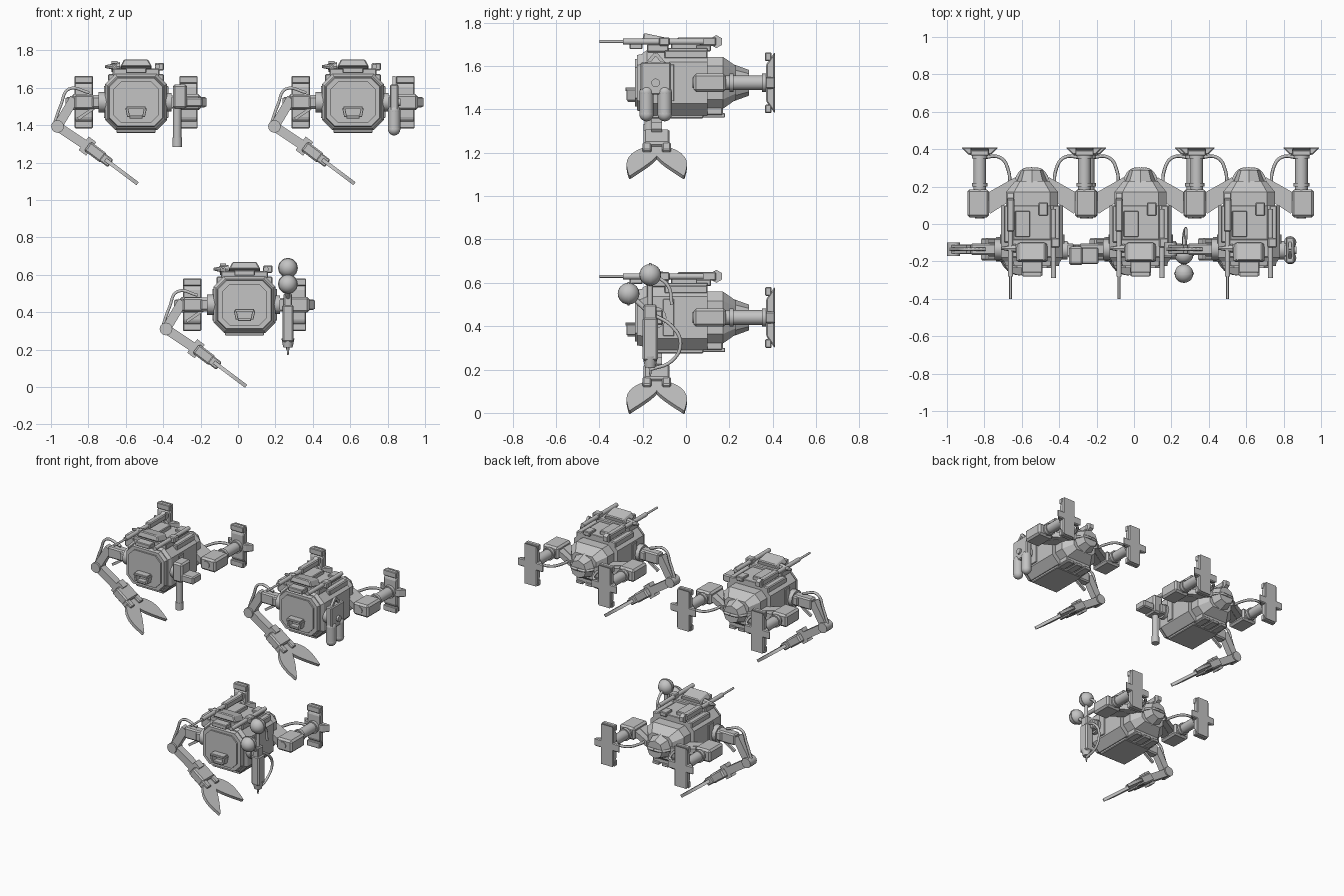
import bpy, bmesh, math
from mathutils import Vector, Matrix

if "Cube" in bpy.data.objects:
    bpy.data.objects.remove(bpy.data.objects["Cube"])

grey = bpy.data.materials.new("light_grey")
grey.use_nodes = True
grey.diffuse_color = (.55, .55, .55, 1)
grey.node_tree.nodes["Principled BSDF"].inputs["Base Color"].default_value = grey.diffuse_color

X, Y, Z = Vector((1, 0, 0)), Vector((0, 1, 0)), Vector((0, 0, 1))
pod_centre = Vector()


def pt(x=0, y=0, z=0):
    return Vector((x, y, z))


def add_object(name, data):
    data.materials.append(grey)
    ob = bpy.data.objects.new(name, data)
    ob.location = pod_centre
    bpy.context.collection.objects.link(ob)


def finish(name, bm, smooth=False):
    bmesh.ops.recalc_face_normals(bm, faces=bm.faces)
    mesh = bpy.data.meshes.new(name)
    bm.to_mesh(mesh)
    bm.free()
    if smooth:
        mesh.shade_smooth()
        mesh.set_sharp_from_angle(angle=math.radians(40))
    add_object(name, mesh)


def box(name, centre, size, rot=(), narrow=1):
    """Chamfered box; narrow scales the x width of its top, rot lists axis and degrees."""
    bm = bmesh.new()
    bmesh.ops.create_cube(bm, size=1)
    for v in bm.verts:
        v.co.x *= narrow if v.co.z > 0 else 1
        v.co = Vector(a * b for a, b in zip(v.co, size))
    bmesh.ops.bevel(bm, geom=bm.edges[:], offset=min(size) / 7, segments=1, affect='EDGES')
    for axis, degrees in rot:
        turn = Matrix.Rotation(math.radians(degrees), 3, axis)
        bmesh.ops.rotate(bm, verts=bm.verts, matrix=turn)
    bmesh.ops.translate(bm, verts=bm.verts, vec=centre)
    finish(name, bm)


def placed(start, run):
    turn = run.to_track_quat('Z', 'Y').to_matrix().to_4x4()
    return Matrix.Translation(start + run / 2) @ turn


def rod(name, start, run, radius, tip=1, sides=12):
    bm = bmesh.new()
    bmesh.ops.create_cone(bm, cap_ends=True, segments=sides, radius1=radius, radius2=radius * tip,
                          depth=run.length, matrix=placed(start, run))
    finish(name, bm, sides > 8)


def beam(name, start, end, width, height):
    run = end - start
    bm = bmesh.new()
    size = Matrix.Diagonal((width, height, run.length, 1))
    bmesh.ops.create_cube(bm, size=1, matrix=placed(start, run) @ size)
    finish(name, bm)


def ball(name, centre, radius):
    bm = bmesh.new()
    bmesh.ops.create_uvsphere(bm, u_segments=20, v_segments=12, radius=radius,
                              matrix=Matrix.Translation(centre))
    finish(name, bm, True)


def pipe(name, points, radius=.009):
    curve = bpy.data.curves.new(name, 'CURVE')
    curve.dimensions, curve.bevel_depth, curve.bevel_resolution = '3D', radius, 1
    curve.resolution_u, curve.use_fill_caps = 5, True
    spline = curve.splines.new('BEZIER')
    spline.bezier_points.add(len(points) - 1)
    for knot, point in zip(spline.bezier_points, points):
        knot.co = point
        knot.handle_left_type = knot.handle_right_type = 'AUTO'
    add_object(name, curve)


def shell(name, start, end, width, height, shrink=1):
    """Chamfered block between two y positions, scaled by shrink at its end."""
    bm = bmesh.new()
    cut = min(width, height) * .36
    loops = []
    for y, k in ((start, 1), (end, shrink)):
        corner = [(width, height - cut), (width - cut, height)]
        right = [(x, -z) for x, z in reversed(corner)] + corner
        outline = right + [(-x, -z) for x, z in right]
        loops.append([bm.verts.new((x * k, y, z * k)) for x, z in outline])
        bm.faces.new(loops[-1])
    first, last = loops
    for i in range(len(first)):
        bm.faces.new((first[i - 1], first[i], last[i], last[i - 1]))
    finish(name, bm)


def hull():
    shell("hull", .1, -.18, .165, .15)
    shell("hull_nose", -.18, -.2, .165, .15, shrink=.92)
    shell("front_frame", -.19, -.225, .15, .135, shrink=.95)
    shell("front_door", -.2, -.235, .12, .11)
    shell("rear_hull", .1, .17, .14, .12)
    shell("rear_slope", .17, .23, .14, .12, shrink=.65)
    rod("rear_hatch", Y * .22, Y * .07, .085, tip=.7, sides=8)
    # door handle, belly panels and skids
    handle = pt(y=-.25, z=-.055)
    for side in (-1, 1):
        box("handle_side", handle + X * side * .045, (.015, .05, .05), [("Y", side * 12)])
    box("handle_top", handle + Z * .025, (.1, .06, .015))
    box("handle_bottom", handle - Z * .025, (.07, .04, .015))
    box("belly", pt(y=-.05, z=-.15), (.21, .26, .03))
    box("rear_belly", pt(y=.1, z=-.13), (.2, .14, .04))
    for column in (-1, 0, 1):
        box("belly_skid", pt(column * .07, .1, -.15), (.05, .16, .02))
    # deck equipment
    deck = Z * .15
    box("deck_plate", deck, (.2, .2, .02))
    box("hood", deck + pt(y=-.13, z=.01), (.25, .1, .04))
    box("lamp_bar", deck + pt(y=-.15, z=.05), (.17, .1, .04), [("X", -12)], narrow=.75)
    box("lamp_face", deck + pt(y=-.23, z=.02), (.11, .06, .03))
    box("deck_locker", deck + pt(x=-.05, z=.02), (.08, .14, .03))
    box("deck_case", deck + pt(.06, .08, .01), (.05, .07, .03))
    for side in (-1, 1):
        box("side_rail", pt(x=side * .13, z=.13), (.04, .2, .04))
        box("hull_rib", pt(x=side * .165, y=-.08), (.015, .05, .17))
    # long barrel, tank and side tube
    gun = pt(x=-.115, z=.19)
    rod("barrel", gun - Y * .4, Y * .2, .007)
    rod("barrel_sleeve", gun - Y * .28, Y * .3, .014)
    box("barrel_mount", gun + Y * .05, (.04, .18, .04))
    rod("barrel_end", gun + pt(-.015, .14), X * .03, .03, sides=6)
    rod("pointed_tank", gun + pt(x=.03, y=-.13), X * -.08, .024, tip=.3, sides=8)
    rod("side_tube", pt(.115, -.29, .19), Y * .37, .014)
    box("tube_clamp", pt(.125, -.1, .19), (.05, .05, .04))


def thruster(side):
    out = X * side
    line = out * .28
    box("thruster_box", line + pt(side * .008, .11), (.117, .15, .085))
    rod("thruster_port", line + Y * .03, Y * .03, .025)
    rod("thruster_tube", line + Y * .18, Y * .2, .034)
    for y in (.2, .35):
        rod("thruster_collar", line + Y * y, Y * .02, .042)
    # cross shaped fin with angled tips
    fin = line + Y * .39
    box("fin_across", fin, (.2, .055, .04), [("X", 90)], narrow=.6)
    box("fin_upright", fin, (.285, .098, .04), [("X", 90), ("Y", 90)], narrow=.6)
    for up in (-1, 1):
        box("fin_flap", fin + pt(y=-.01, z=up * .12), (.098, .03, .04))
    # mounting beams and hoses
    beam("thruster_beam_front", out * .24 + Y * .08, out * .1 + Y * .17, .06, .045)
    beam("thruster_beam_rear", out * .24 + Y * .14, out * .08 + Y * .23, .045, .04)
    pipe("thruster_hose", [line + Y * .35, out * .17 + Y * .355, out * .125 + Y * .28, out * .12 + Y * .2])
    pipe("hatch_pipe", [out * .1 + Y * .2, out * .05 + Y * .285, Y * .295])


def finger(side, base, reach, normal):
    """Crescent blade: it bends outward and narrows to a point."""
    inner, outer = [], []
    steps = 10
    for i in range(steps + 1):
        t = i / steps
        bend = t ** .7
        half = .06 * math.sin(math.pi * bend) + .003
        middle = base + reach * (.07 + .24 * t) + Y * side * .125 * bend
        outer.append(middle + Y * half)
        inner.append(middle - Y * half)
    bm = bmesh.new()
    face = bm.faces.new([bm.verts.new(p - normal * .01) for p in outer + inner[::-1]])
    new = bmesh.ops.extrude_face_region(bm, geom=[face])["geom"]
    bmesh.ops.translate(bm, verts=[v for v in new if isinstance(v, bmesh.types.BMVert)],
                        vec=normal * .02)
    finish("claw_finger", bm)


def claw_arm():
    root = Y * -.135
    elbow = root + pt(x=-.42, z=-.13)
    wrist = root + pt(x=-.24, z=-.25)
    reach, normal = pt(x=.8, z=-.6), pt(x=.6, z=.8)
    rod("shoulder_ring", root - X * .15, X * -.05, .055)
    box("shoulder", root - X * .255, (.15, .06, .075))
    box("shoulder_sleeve", root - X * .21, (.05, .08, .06))
    beam("shoulder_strut", root + pt(x=-.31, z=-.09), root - X * .18, .016, .016)
    beam("upper_arm", root + pt(x=-.33, z=.02), elbow, .045, .05)
    rod("elbow", elbow - Y * .035, Y * .07, .034)
    pipe("arm_hose", [root + pt(x=-.25, z=.05), root + pt(x=-.36, z=.07),
                      root + pt(x=-.4, z=-.01), elbow - X * .023])
    beam("forearm", elbow, wrist, .05, .05)
    beam("wrist_cuff", wrist - reach * .05, wrist, .05, .09)
    box("wrist", wrist + reach * .03, (.11, .12, .06), [("Y", 37)])
    for side in (-1, 1):
        finger(side, wrist, reach, normal)
        box("finger_pivot", wrist + reach * .1 + Y * side * .045, (.06, .04, .05), [("Y", 37)])


def tool_mount():
    rod("tool_ring", pt(.15, -.14), X * .04, .05)
    box("tool_bracket", pt(.2, -.14), (.05, .07, .07))


def cutter_tool():
    head = pt(.22, -.17)
    box("tool_head", head + pt(x=.015, z=.03), (.075, .1, .13))
    box("tool_side", head + X * .09, (.09, .09, .05))
    rod("tool_pipe", head, Z * -.2, .022)
    rod("tool_nozzle", head - Z * .19, Z * -.05, .026)


def tank_tool():
    rack = pt(.22, -.14)
    box("tank_frame", rack + Z * .02, (.045, .14, .15))
    rod("tank_gauge", rack, X * .035, .02)
    for side in (-1, 1):
        tank = rack + pt(y=side * .042, z=-.145)
        top = tank + Z * .1
        rod("tank", tank, Z * .1, .033)
        ball("tank_bottom", tank, .033)
        ball("tank_top", top, .033)
        rod("tank_neck", top, Z * .14, .018)
        beam("tank_brace", top + Z * .13, rack + Z * .135, .016, .016)


def lamp_tool():
    body = pt(.232, -.165, -.1)
    box("lamp_body", body, (.06, .07, .2))
    box("lamp_arm", body + Z * .11, (.045, .06, .1))
    rod("lamp_tip", body - Z * .08, Z * -.05, .035, tip=.7)
    rod("lamp_spike", body - Z * .12, Z * -.05, .008, tip=.5)
    neck = body + Z * .12
    for globe in (body + Z * .297, body + pt(y=-.1, z=.21)):
        ball("lamp_globe", globe, .05)
        rod("lamp_rim", globe - Y * .005, Y * .01, .054)
        rod("lamp_stem", neck, globe - neck, .012)
    pipe("lamp_hose_top", [body + Z * .3, body + pt(y=.08, z=.25), body + pt(y=.1, z=.16)])
    pipe("lamp_hose", [neck, body + pt(.01, .1, .06), body + pt(.01, .14, -.02),
                       body + pt(y=.1, z=-.1), body - Z * .14])


# three pods, each carrying its own tool
for column, row, tool in ((-1, 1, cutter_tool), (1, 1, tank_tool), (0, 0, lamp_tool)):
    pod_centre = pt(x=.035 + .58 * column, z=.44 + 1.083 * row)
    hull()
    claw_arm()
    for side in (-1, 1):
        thruster(side)
    tool_mount()
    tool()
